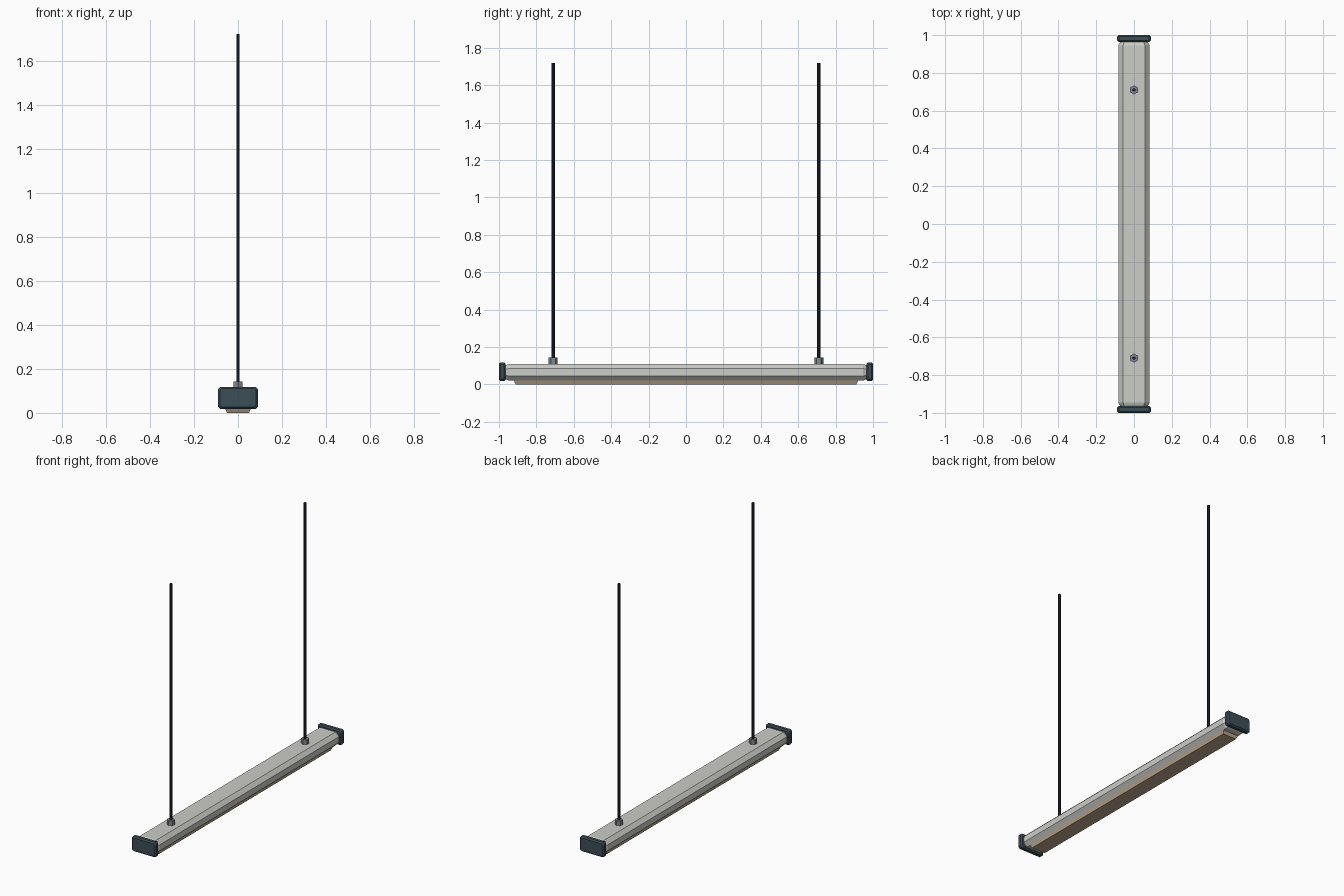
import bpy, bmesh, math
from mathutils import Vector

cube = bpy.data.objects.get("Cube")
if cube:
    bpy.data.objects.remove(cube, do_unlink=True)


def material(name, rgb):
    m = bpy.data.materials.new(name)
    m.use_nodes = True
    m.diffuse_color = (*rgb, 1)
    m.node_tree.nodes["Principled BSDF"].inputs["Base Color"].default_value = (*rgb, 1)
    return m


shell_grey = material("shell_grey", (0.60, 0.61, 0.57))
cap_slate = material("cap_slate", (0.045, 0.075, 0.095))
lens_beige = material("lens_beige", (0.52, 0.40, 0.27))
steel = material("steel", (0.22, 0.25, 0.27))
rod_navy = material("rod_navy", (0.012, 0.016, 0.028))


def finish(name, bm, mat):
    bmesh.ops.recalc_face_normals(bm, faces=bm.faces)
    mesh = bpy.data.meshes.new(name)
    bm.to_mesh(mesh)
    bm.free()
    mesh.materials.append(mat)
    obj = bpy.data.objects.new(name, mesh)
    bpy.context.collection.objects.link(obj)
    return obj


def octagon(w, z0, z1, c):
    """Chamfered rectangle in x and z, half width w."""
    right = [(w - c, z0), (w, z0 + c), (w, z1 - c), (w - c, z1)]
    return right + [(-x, z) for x, z in reversed(right)]


def loft(name, sections, mat):
    """Skin a list of (y, profile) sections and close both ends."""
    bm = bmesh.new()
    rings = [[bm.verts.new((x, y, z)) for x, z in prof] for y, prof in sections]
    n = len(rings[0])
    for a, b in zip(rings, rings[1:]):
        for i in range(n):
            j = (i + 1) % n
            bm.faces.new((a[i], a[j], b[j], b[i]))
    bm.faces.new(rings[0])
    bm.faces.new(rings[-1])
    return finish(name, bm, mat)


def prism(name, radius, y, z0, z1, mat):
    """Upright six-sided prism with corners on the y axis."""
    bm = bmesh.new()
    bmesh.ops.create_cone(bm, cap_ends=True, segments=6, radius1=radius,
                          radius2=radius, depth=z1 - z0)
    for v in bm.verts:
        v.co += Vector((0, y, (z0 + z1) / 2))
    return finish(name, bm, mat)


# Long housing with chamfered edges and slightly tapered ends
full = octagon(0.083, 0.020, 0.110, 0.025)
small = octagon(0.070, 0.030, 0.101, 0.020)
loft("housing", [(-0.970, small), (-0.945, full), (0.945, full), (0.970, small)], shell_grey)

# Light lens under the housing, narrowing downward
bm = bmesh.new()
bmesh.ops.create_cube(bm, size=1)
for v in bm.verts:
    low = v.co.z < 0
    v.co = Vector((math.copysign(0.050 if low else 0.060, v.co.x),
                   math.copysign(0.910 if low else 0.922, v.co.y),
                   0 if low else 0.024))
finish("lens", bm, lens_beige)

# End caps, suspension fittings and rods at both ends
outer = octagon(0.090, 0.018, 0.118, 0.010)
inner = octagon(0.082, 0.026, 0.110, 0.008)
for side, s in (("front", -1), ("back", 1)):
    loft(side + "_cap", [(s * 0.964, inner), (s * 0.972, outer),
                         (s * 0.992, outer), (s * 1.0, inner)], cap_slate)
    prism(side + "_fitting", 0.024, s * 0.71, 0.105, 0.143, steel)
    prism(side + "_rod", 0.009, s * 0.71, 0.14, 1.72, rod_navy)
